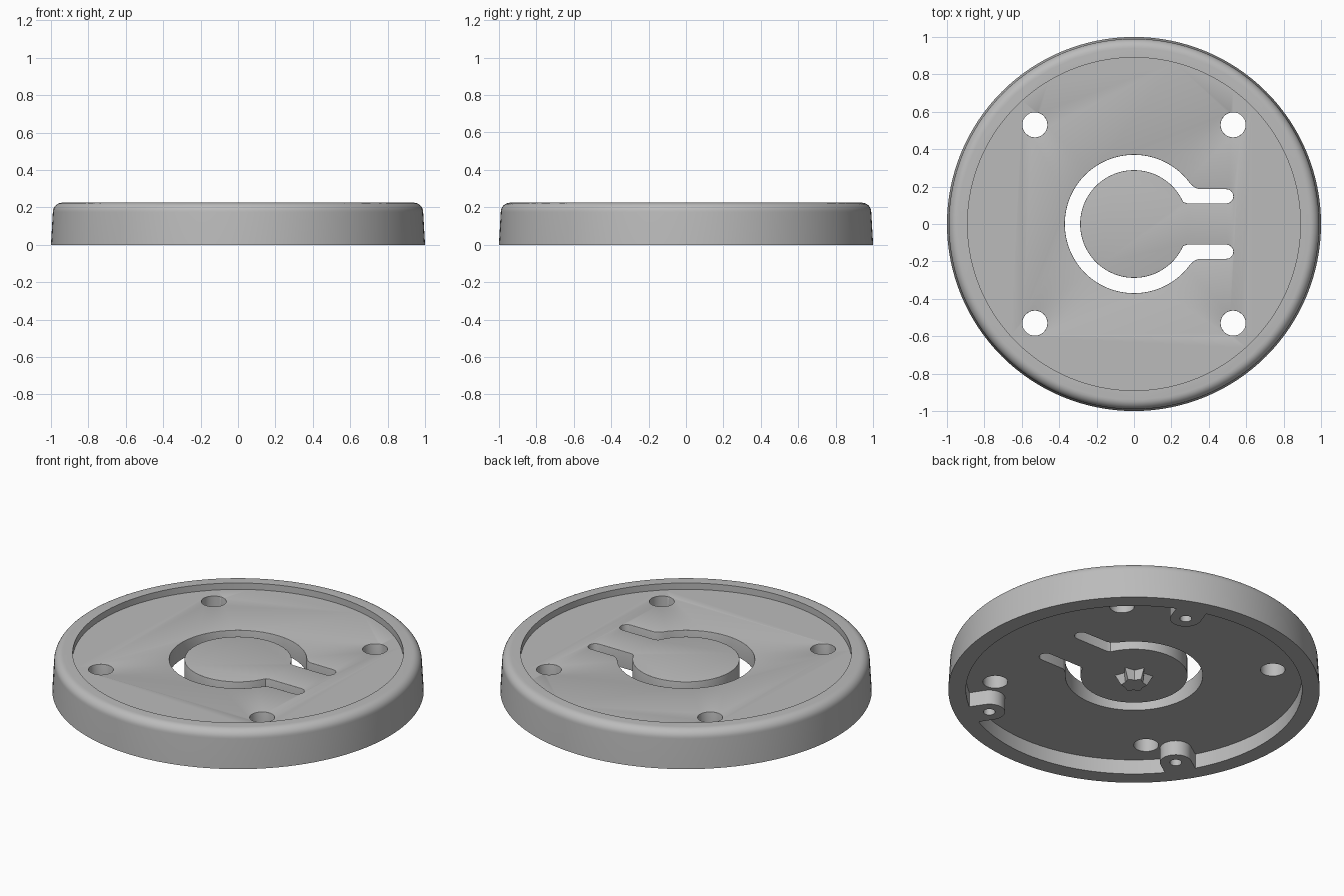
import bpy, bmesh
from math import cos, sin, pi, radians

cube = bpy.data.objects.get("Cube")
if cube:
    bpy.data.objects.remove(cube, do_unlink=True)

FLOOR, UNDER, TOP = 0.187, 0.087, 0.225   # recessed top face, underside, rim height

grey = bpy.data.materials.new("grey")
grey.use_nodes = True
grey.diffuse_color = (0.5, 0.5, 0.5, 1)
grey.node_tree.nodes["Principled BSDF"].inputs["Base Color"].default_value = (0.5, 0.5, 0.5, 1)


def arc(cx, cy, r, start, end, n):
    """Points along an arc, angles in degrees."""
    steps = [radians(start + (end - start) * i / n) for i in range(n + 1)]
    return [(cx + r * cos(a), cy + r * sin(a)) for a in steps]


def make_object(name, bm):
    bmesh.ops.recalc_face_normals(bm, faces=bm.faces)
    mesh = bpy.data.meshes.new(name)
    bm.to_mesh(mesh)
    bm.free()
    mesh.materials.append(grey)
    ob = bpy.data.objects.new(name, mesh)
    bpy.context.collection.objects.link(ob)
    return ob


def prism(name, points, z0, z1):
    bm = bmesh.new()
    base = bm.faces.new([bm.verts.new((x, y, z0)) for x, y in points])
    new = bmesh.ops.extrude_face_region(bm, geom=[base])["geom"]
    for v in new:
        if isinstance(v, bmesh.types.BMVert):
            v.co.z = z1
    return make_object(name, bm)


def cut(ob, cutter):
    mod = ob.modifiers.new("cut", "BOOLEAN")
    mod.operation, mod.solver, mod.object = "DIFFERENCE", "EXACT", cutter
    activate(ob)
    bpy.ops.object.modifier_apply(modifier=mod.name)
    bpy.data.objects.remove(cutter, do_unlink=True)


def activate(ob):
    bpy.ops.object.select_all(action="DESELECT")
    ob.select_set(True)
    bpy.context.view_layer.objects.active = ob


def smooth(ob):
    activate(ob)
    bpy.ops.object.shade_smooth_by_angle(angle=radians(35))


# Base plate: turned profile with a rounded rim, hollow below and recessed on top
profile = [(0, UNDER), (0.905, UNDER), (0.905, 0), (1, 0)]
profile += arc(0.94, TOP - 0.05, 0.05, 0, 90, 8)
profile += [(0.89, TOP), (0.89, FLOOR), (0, FLOOR)]
bm = bmesh.new()
verts = [bm.verts.new((r, 0, z)) for r, z in profile]
edges = [bm.edges.new(pair) for pair in zip(verts, verts[1:])]
bmesh.ops.spin(bm, geom=verts + edges, cent=(0, 0, 0), axis=(0, 0, 1),
               angle=2 * pi, steps=128, use_merge=True)
bmesh.ops.remove_doubles(bm, verts=bm.verts, dist=0.0005)
plate = make_object("base_plate", bm)

# Ring-shaped opening that runs out into two slots, leaving a central tongue
half = arc(0, 0, 0.37, 180, 36, 40) + [(0.323, 0.196), (0.345, 0.187)]
half += arc(0.493, 0.148, 0.038, 90, -90, 12) + [(0.285, 0.11), (0.264, 0.117)]
half += arc(0, 0, 0.288, 28, 180, 40)
outline = half[:-1] + [(x, -y) for x, y in reversed(half[1:])]
# Both halves meet on the left, so cut each side on its own with a hair of overlap
for side in (1, -1):
    shape = [(x, side * (y if y > 0.0001 else -0.002)) for x, y in half]
    cut(plate, prism("slot_cutter", shape, 0.05, 0.3))

# Four mounting holes
for sx in (1, -1):
    for sy in (1, -1):
        hole = arc(sx * 0.53, sy * 0.53, 0.067, 0, 348.75, 31)
        cut(plate, prism("hole_cutter", hole, 0.05, 0.3))

# Soften the upper edges of the openings
bm = bmesh.new()
bm.from_mesh(plate.data)
bmesh.ops.remove_doubles(bm, verts=bm.verts, dist=0.0005)
bmesh.ops.dissolve_limit(bm, angle_limit=radians(0.5), verts=bm.verts, edges=bm.edges)
lips = [e for e in bm.edges if len(e.link_faces) == 2 and e.calc_face_angle() > 1
        and all(abs(v.co.z - FLOOR) < 0.001 and v.co.xy.length < 0.8 for v in e.verts)]
bmesh.ops.bevel(bm, geom=lips, offset=0.012, segments=3, profile=0.5,
                affect="EDGES", clamp_overlap=True)
bm.to_mesh(plate.data)
bm.free()
smooth(plate)

# Screw bosses inside the skirt, each with a blind pilot hole
for i, angle in enumerate((-57, 70, 214)):
    boss = [(0.91, 0.085)] + arc(0.815, 0, 0.085, 90, 270, 20) + [(0.91, -0.085)]
    lug = prism(f"screw_boss_{i + 1}", boss, 0, UNDER + 0.01)
    cut(lug, prism("pilot_cutter", arc(0.815, 0, 0.032, 0, 345, 23), -0.05, 0.08))
    lug.rotation_euler.z = radians(angle)
    smooth(lug)

# Tapered star-shaped stud under the tongue
bm = bmesh.new()
rings = []
for z, outer, inner in ((UNDER + 0.005, 0.105, 0.062), (0.03, 0.07, 0.055)):
    rings.append([bm.verts.new(((outer, inner)[k % 2] * cos(radians(22 + 30 * k)),
                                (outer, inner)[k % 2] * sin(radians(22 + 30 * k)), z))
                  for k in range(12)])
for ring in rings:
    bm.faces.new(ring)
for k in range(12):
    n = (k + 1) % 12
    bm.faces.new((rings[0][k], rings[0][n], rings[1][n], rings[1][k]))
make_object("star_stud", bm)
